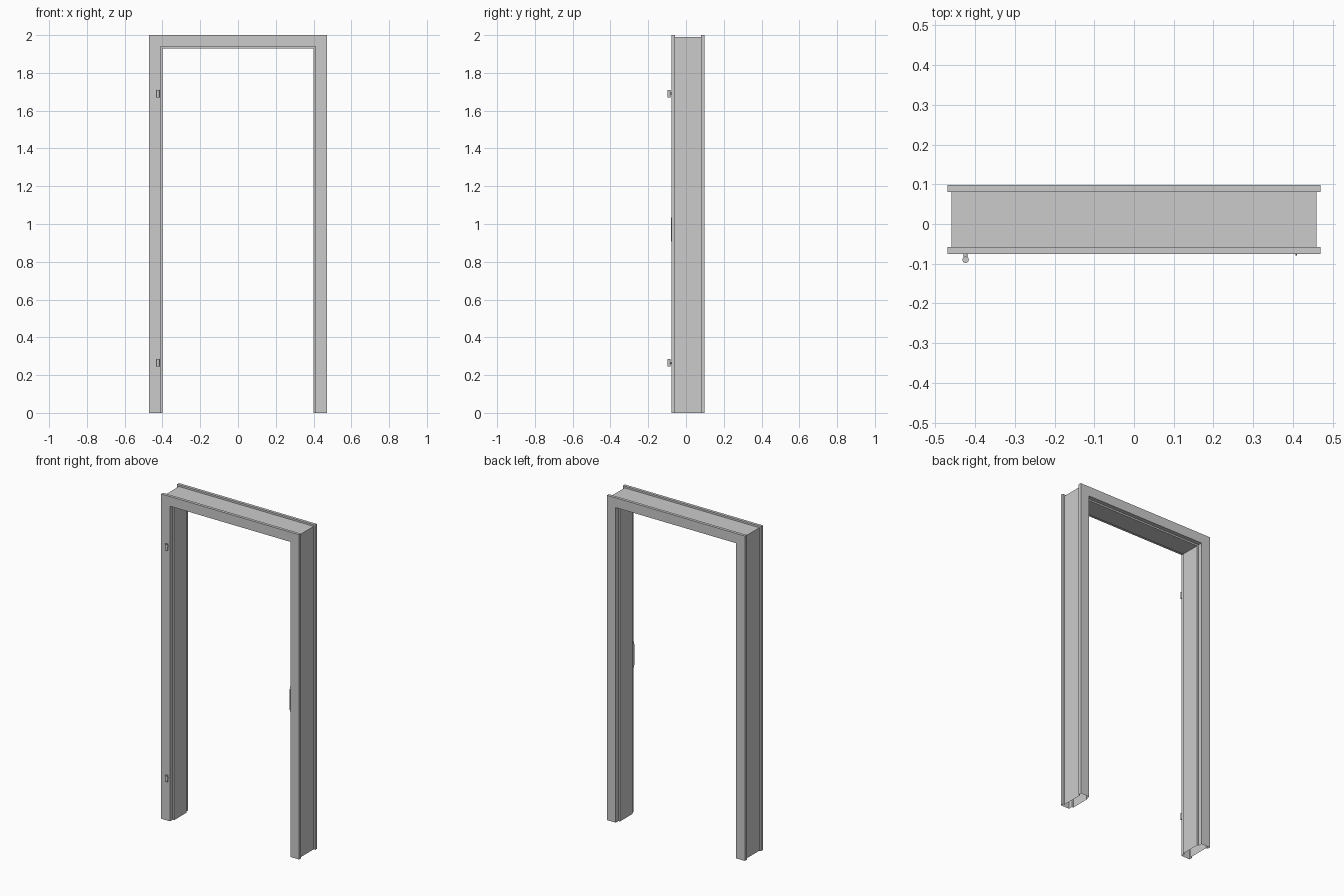
import bpy, bmesh
from mathutils import Matrix, Vector

if "Cube" in bpy.data.objects:
    bpy.data.objects.remove(bpy.data.objects["Cube"])

def make_object(name, bm):
    bmesh.ops.recalc_face_normals(bm, faces=bm.faces)
    mesh = bpy.data.meshes.new(name)
    bm.to_mesh(mesh)
    bm.free()
    ob = bpy.data.objects.new(name, mesh)
    bpy.context.collection.objects.link(ob)
    return ob

def add_cylinder(bm, radius, depth, loc, rot=Matrix()):
    bmesh.ops.create_cone(bm, cap_ends=True, segments=20, radius1=radius, radius2=radius,
                          depth=depth, matrix=Matrix.Translation(loc) @ rot)

def smooth(ob):
    bpy.ops.object.select_all(action='DESELECT')
    ob.select_set(True)
    bpy.context.view_layer.objects.active = ob
    bpy.ops.object.shade_smooth_by_angle()

HALF, HEAD = 0.40, 1.93          # clear opening half width and height
FRONT, BACK = -0.076, 0.098

# Door frame: hollow rebated profile (outward offset, y) swept with mitres, open at the floor
profile = [(0.07, FRONT), (0.01, FRONT), (0.01, FRONT + 0.026), (0, FRONT + 0.026),
           (0, BACK - 0.026), (0.01, BACK - 0.026), (0.01, BACK), (0.07, BACK),
           (0.07, BACK - 0.018), (0.059, BACK - 0.018),
           (0.059, FRONT + 0.018), (0.07, FRONT + 0.018)]
bm = bmesh.new()
rings = []
for side, top in ((-1, 0), (-1, 1), (1, 1), (1, 0)):
    rings.append([bm.verts.new((side * (HALF + u), y, top * (HEAD + u))) for u, y in profile])
n = len(profile)
for a, b in zip(rings, rings[1:]):
    for i in range(n):
        j = (i + 1) % n
        bm.faces.new((a[i], a[j], b[j], b[i]))
make_object("door_frame", bm)

# Hinges: vertical knuckle on a short pin
turn = Matrix.Rotation(1.5707963, 4, 'X')
for name, z in (("lower_hinge", 0.265), ("upper_hinge", 1.69)):
    bm = bmesh.new()
    add_cylinder(bm, 0.008, 0.038, (-0.424, -0.09, z))
    add_cylinder(bm, 0.005, 0.014, (-0.424, -0.080, z), turn)
    smooth(make_object(name, bm))

# Strike plate: flat plate in the front rebate with a tapered lip
def prism(name, outline, x0, x1):
    bm = bmesh.new()
    face = bm.faces.new([bm.verts.new((x0, y, z)) for y, z in outline])
    ext = bmesh.ops.extrude_face_region(bm, geom=[face])
    moved = [g for g in ext["geom"] if isinstance(g, bmesh.types.BMVert)]
    bmesh.ops.translate(bm, verts=moved, vec=Vector((x1 - x0, 0, 0)))
    return make_object(name, bm)

prism("strike_plate", [(-0.074, 0.89), (-0.053, 0.89), (-0.053, 1.05), (-0.074, 1.05),
                       (-0.079, 1.03), (-0.079, 0.91)], 0.407, 0.411)
